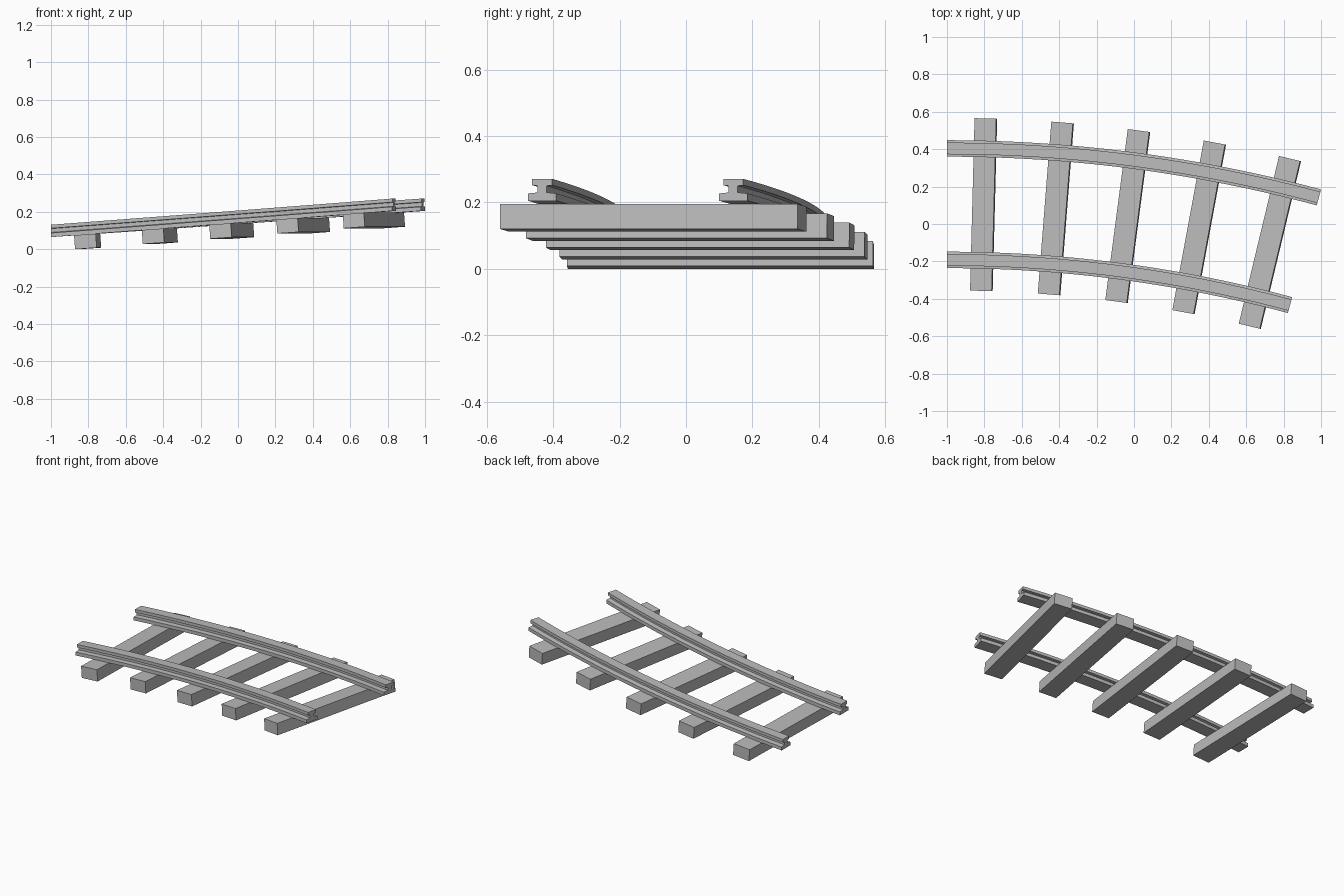
import bpy, bmesh, math
from mathutils import Matrix, Vector

if "Cube" in bpy.data.objects:
    bpy.data.objects.remove(bpy.data.objects["Cube"])

R = 7.385               # centreline radius
YC = 0.106 - R          # bend centre is at (-1, YC)
ARC = math.radians(15)
RISE, BASE = 0.14, 0.065
SLOPE = math.atan(RISE / (R * ARC))

grey = bpy.data.materials.new("plain grey")
grey.diffuse_color = (0.5, 0.5, 0.5, 1)
grey.use_nodes = True
grey.node_tree.nodes["Principled BSDF"].inputs["Base Color"].default_value = grey.diffuse_color


def track_point(radius, a):
    """Point at rail-base height for a bend radius and angle."""
    return Vector((-1 + radius * math.sin(a), YC + radius * math.cos(a),
                   BASE + RISE * a / ARC))


def finish(name, bm):
    bmesh.ops.recalc_face_normals(bm, faces=bm.faces)
    me = bpy.data.meshes.new(name)
    bm.to_mesh(me)
    bm.free()
    me.materials.append(grey)
    ob = bpy.data.objects.new(name, me)
    bpy.context.collection.objects.link(ob)
    return ob


# Rail cross-section: foot, web and head (offset across, height)
half = [(0.044, 0), (0.044, 0.022), (0.014, 0.025), (0.014, 0.045),
        (0.031, 0.047), (0.031, 0.066)]
section = half + [(-u, h) for u, h in reversed(half)]


def rail(name, offset, steps=24):
    bm = bmesh.new()
    rings = []
    for i in range(steps + 1):
        a = ARC * i / steps
        rings.append([bm.verts.new(track_point(R + offset + u, a) + Vector((0, 0, h)))
                      for u, h in section])
    n = len(section)
    for r0, r1 in zip(rings, rings[1:]):
        for j in range(n):
            k = (j + 1) % n
            bm.faces.new((r0[j], r0[k], r1[k], r1[j]))
    bm.faces.new(rings[0])
    bm.faces.new(rings[-1])
    return finish(name, bm)


rail("outer_rail", 0.298)
rail("inner_rail", -0.298)

# Sleepers follow the bend and the climb
for i in range(5):
    a = math.radians(1.5 + 3 * i)
    bm = bmesh.new()
    bmesh.ops.create_cube(bm, size=1)
    bm.transform(Matrix.Translation(track_point(R, a))
                 @ Matrix.Rotation(-a, 4, 'Z')
                 @ Matrix.Rotation(-SLOPE, 4, 'Y')
                 @ Matrix.Translation((0, 0, -0.0375))
                 @ Matrix.Diagonal((0.116, 0.922, 0.075, 1)))
    finish(f"sleeper_{i + 1}", bm)
